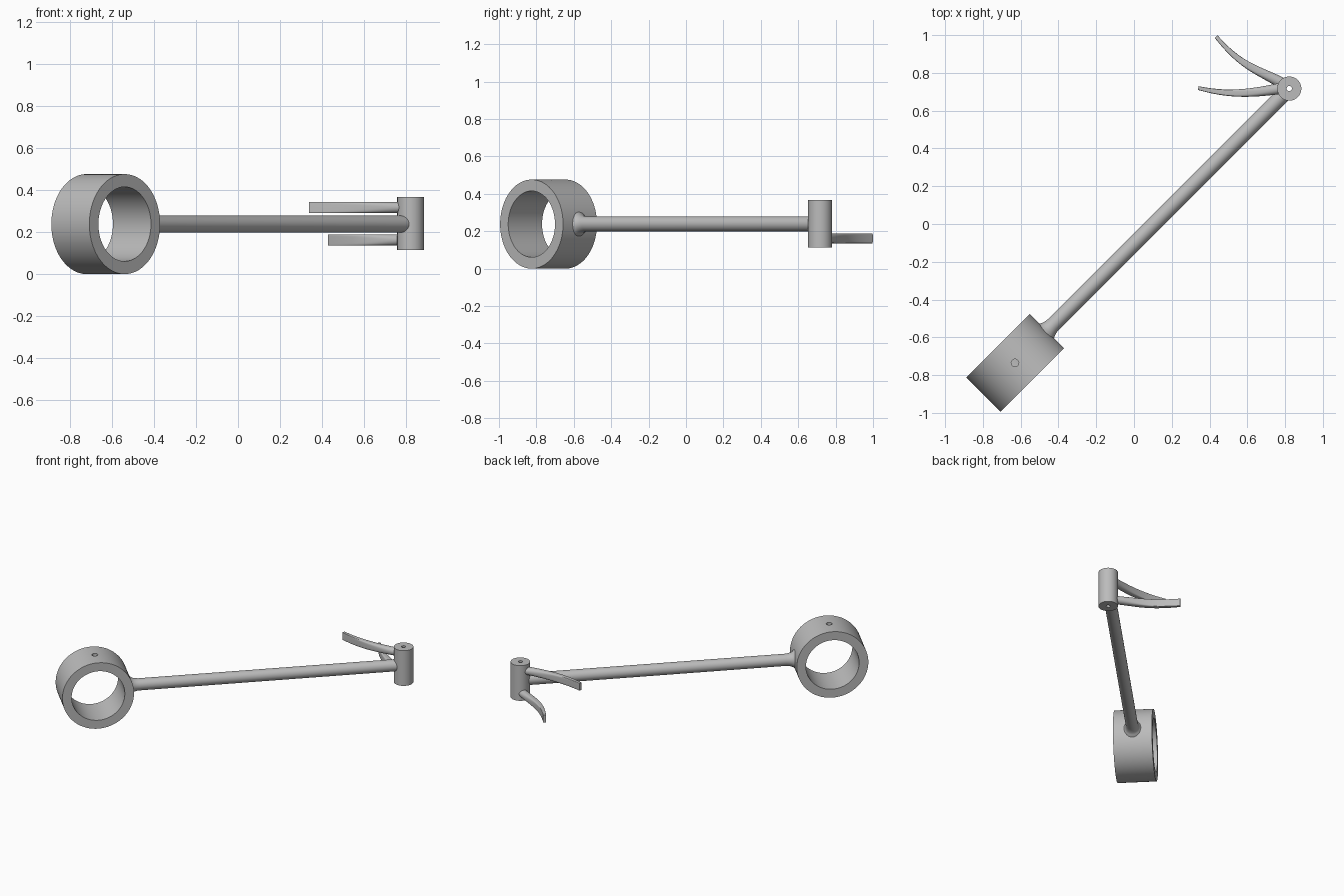
import bpy, bmesh, math
from mathutils import Vector, Matrix
from mathutils.geometry import interpolate_bezier

if "Cube" in bpy.data.objects:
    bpy.data.objects.remove(bpy.data.objects["Cube"])

grey = bpy.data.materials.new("plain grey")
grey.use_nodes = True
grey.diffuse_color = (0.5, 0.5, 0.5, 1)
grey.node_tree.nodes["Principled BSDF"].inputs["Base Color"].default_value = (0.5, 0.5, 0.5, 1)

MID_Z = 0.238
RING = Vector((-0.63, -0.735, MID_Z))
PIVOT = Vector((0.822, 0.717, MID_Z))
ALONG = (PIVOT - RING).normalized()
ACROSS = ALONG.cross(Vector((0, 0, 1)))
UP = Vector((0, 0, 1))


def finish(name, bm):
    bmesh.ops.recalc_face_normals(bm, faces=bm.faces)
    mesh = bpy.data.meshes.new(name)
    bm.to_mesh(mesh)
    bm.free()
    mesh.materials.append(grey)
    obj = bpy.data.objects.new(name, mesh)
    bpy.context.collection.objects.link(obj)
    return obj


def smooth(obj):
    bpy.ops.object.select_all(action='DESELECT')
    bpy.context.view_layer.objects.active = obj
    obj.select_set(True)
    bpy.ops.object.shade_smooth_by_angle(angle=math.radians(35))


def skin(bm, loops, closed):
    """Bridge vertex loops; join last to first if closed, else cap the ends."""
    rows = [[bm.verts.new(p) for p in loop] for loop in loops]
    pairs = list(zip(rows, rows[1:]))
    if closed:
        pairs.append((rows[-1], rows[0]))
    for a, b in pairs:
        for i in range(len(a)):
            bm.faces.new((a[i - 1], a[i], b[i], b[i - 1]))
    if not closed:
        bm.faces.new(rows[0])
        bm.faces.new(rows[-1])


def lathe(name, profile, origin, axis, steps, closed=False):
    """Turn (radius, distance) points about an axis."""
    turn = Matrix.Translation(origin) @ axis.to_track_quat('Z', 'Y').to_matrix().to_4x4()
    angles = [2 * math.pi * i / steps for i in range(steps)]
    bm = bmesh.new()
    skin(bm, [[turn @ Vector((r * math.cos(a), r * math.sin(a), h)) for a in angles]
              for r, h in profile], closed)
    return finish(name, bm)


def tube_profile(outer, inner, half):
    return [(outer, -half), (outer, half), (inner, half), (inner, -half)]


# Clamp ring with a set-screw hole through its top wall
ring = lathe("clamp_ring", tube_profile(0.238, 0.177, 0.128), RING, ACROSS, 96, True)
cutter = lathe("screw_hole_cutter", [(0.02, 0.1), (0.02, 0.3)], RING, UP, 24)
cutter.hide_render = True
cut = ring.modifiers.new("screw_hole", 'BOOLEAN')
cut.operation = 'DIFFERENCE'
cut.solver = 'EXACT'
cut.object = cutter
bpy.context.view_layer.objects.active = ring
bpy.ops.object.modifier_apply(modifier=cut.name)
bpy.data.objects.remove(cutter)
smooth(ring)

# Long rod, flared where it meets the ring
length = (PIVOT - RING).length
rod = lathe("rod", [(0.075, 0.2), (0.064, 0.23), (0.053, 0.24), (0.046, 0.255),
                    (0.042, 0.272), (0.04, 0.29), (0.04, length - 0.03)],
            RING, ALONG, 48)
smooth(rod)

# Upright pivot barrel with a pin bore
barrel = lathe("pivot_barrel", tube_profile(0.064, 0.014, 0.127),
               PIVOT + UP * 0.003, UP, 48, True)
smooth(barrel)


def finger(name, control, z):
    """Curved arm going from a round root to a thin flat tip."""
    root, h1, h2, tip = [Vector((x, y, z)) for x, y in control]
    path = interpolate_bezier(root, h1, h2, tip, 25)
    loops = []
    for i, p in enumerate(path):
        t = i / (len(path) - 1)
        tangent = (path[min(i + 1, len(path) - 1)] - path[max(i - 1, 0)]).normalized()
        side = tangent.cross(UP)
        half_width = 0.03 * (1 - t) + 0.01 * t
        power = 2 / (2 + 10 * t * t)
        loop = []
        for k in range(32):
            a = 2 * math.pi * (k + 0.5) / 32
            c, s = math.cos(a), math.sin(a)
            u = math.copysign(abs(c) ** power, c) * half_width
            v = math.copysign(abs(s) ** power, s) * 0.027
            loop.append(p + side * u + UP * v)
        loops.append(loop)
    bm = bmesh.new()
    skin(bm, loops, False)
    smooth(finish(name, bm))


# Two curved fingers, one above and one below the rod
finger("upper_finger", [(0.79, 0.72), (0.62, 0.69), (0.5, 0.68), (0.34, 0.72)], MID_Z + 0.079)
finger("lower_finger", [(0.79, 0.742), (0.65, 0.82), (0.57, 0.83), (0.435, 0.992)], MID_Z - 0.076)
